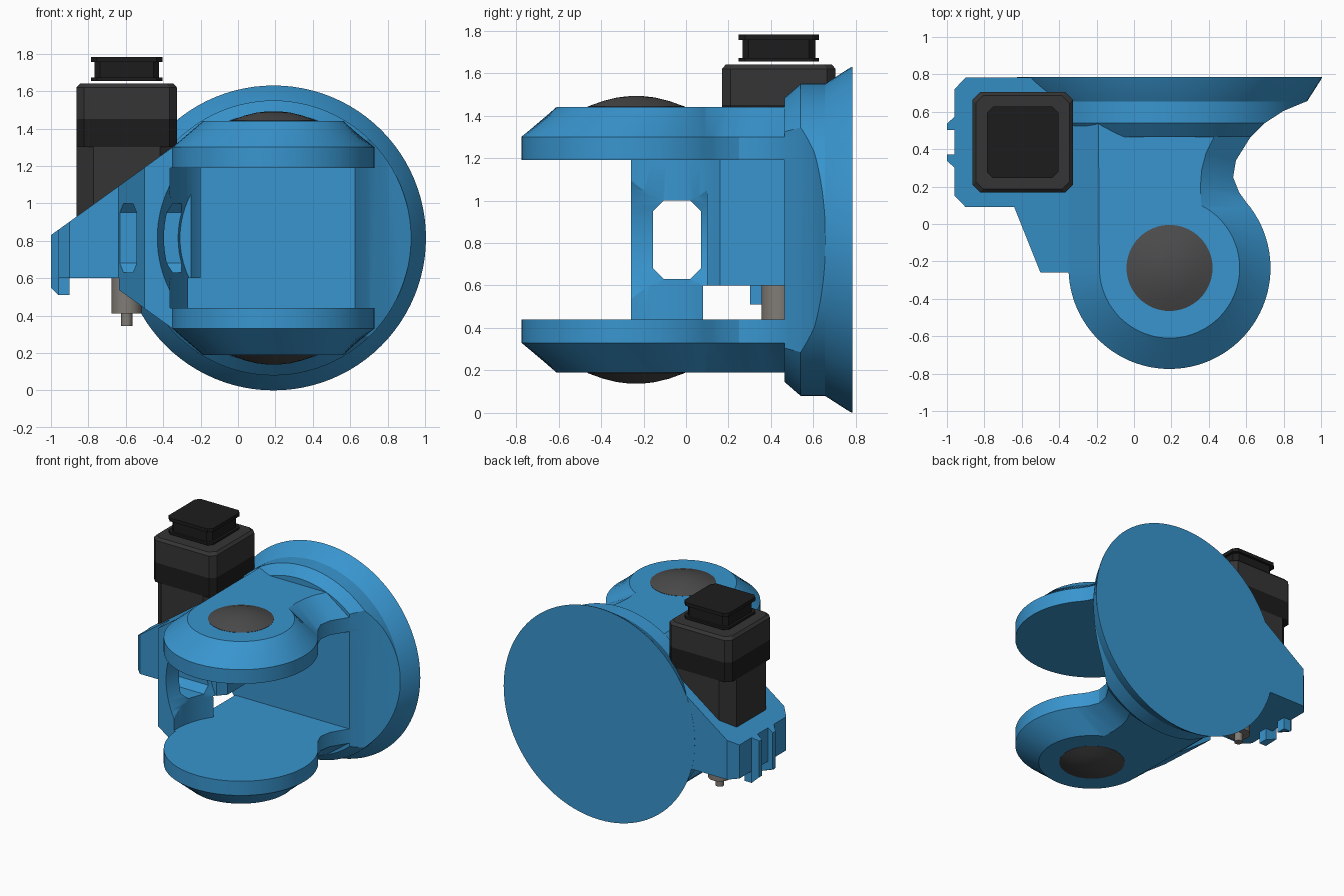
import bpy, bmesh
from math import cos, sin, pi, radians

if "Cube" in bpy.data.objects:
    bpy.data.objects.remove(bpy.data.objects["Cube"])

CX, CY, CZ = 0.19, -0.235, 0.815     # pivot axis x/y, flange axis z


def material(name, rgb):
    m = bpy.data.materials.new(name)
    m.diffuse_color = (*rgb, 1)
    m.use_nodes = True
    m.node_tree.nodes["Principled BSDF"].inputs["Base Color"].default_value = m.diffuse_color
    return m


BLUE = material("blue", (0.04, 0.30, 0.62))
DARK = material("dark", (0.035, 0.035, 0.035))
BLACK = material("black", (0.012, 0.012, 0.012))
CAP = material("cap_grey", (0.07, 0.07, 0.07))
STEEL = material("steel", (0.22, 0.20, 0.18))


def loft(name, rings, mat=None):
    """Skin a stack of equal-length point rings and close both ends."""
    bm = bmesh.new()
    vs = [[bm.verts.new(p) for p in r] for r in rings]
    n = len(rings[0])
    for a, b in zip(vs, vs[1:]):
        for i in range(n):
            j = (i + 1) % n
            bm.faces.new((a[i], a[j], b[j], b[i]))
    bm.faces.new(vs[0][::-1])
    bm.faces.new(vs[-1])
    bmesh.ops.recalc_face_normals(bm, faces=bm.faces)
    me = bpy.data.meshes.new(name)
    bm.to_mesh(me)
    bm.free()
    ob = bpy.data.objects.new(name, me)
    bpy.context.collection.objects.link(ob)
    if mat:
        me.materials.append(mat)
    return ob


def flat(pts, z):
    return [(x, y, z) for x, y in pts]


def prism(name, pts, z0, z1, mat=None):
    return loft(name, [flat(pts, z0), flat(pts, z1)], mat)


def turn_y(name, prof, mat=None, n=96):
    """Revolve (y, radius) pairs about the flange axis."""
    return loft(name, [[(CX + r * cos(2 * pi * i / n), y, CZ + r * sin(2 * pi * i / n))
                        for i in range(n)] for y, r in prof], mat)


def turn_z(name, x, y, prof, mat=None, n=64):
    """Revolve (z, radius) pairs about a vertical axis."""
    return loft(name, [[(x + r * cos(2 * pi * i / n), y + r * sin(2 * pi * i / n), z)
                        for i in range(n)] for z, r in prof], mat)


def chamfer_box(x, y, h, c):
    """Square outline with cut corners."""
    k = h - c
    return [(x + a, y + b) for a, b in ((h, -k), (h, k), (k, h), (-k, h),
                                        (-h, k), (-h, -k), (-k, -h), (k, -h))]


def select(ob):
    bpy.ops.object.select_all(action='DESELECT')
    ob.select_set(True)
    bpy.context.view_layer.objects.active = ob


def smooth(ob):
    select(ob)
    bpy.ops.object.shade_smooth_by_angle(angle=radians(25))


def cut(ob, cutters):
    select(ob)
    for c in cutters:
        m = ob.modifiers.new("cut", 'BOOLEAN')
        m.operation, m.solver, m.object = 'DIFFERENCE', 'EXACT', c
        bpy.ops.object.modifier_apply(modifier=m.name)


# round flange, scooped on its right side
flange = turn_y("flange", [(0.785, 0.815), (0.772, 0.81), (0.655, 0.735),
                           (0.54, 0.735), (0.465, 0.67)], BLUE)
scoop = [(0.53, 0.25), (0.545, 0.34), (0.62, 0.46), (0.70, 0.54), (0.80, 0.605), (0.92, 0.655)]
notch = prism("notch_cutter", scoop + [(1.3, 0.655), (1.3, 0.25)], -0.2, 1.9)
cut(flange, [notch])
smooth(flange)


# fork arms: rounded outline with a chamfered outer rim
def arm_outline(r, end, tail):
    a = [pi + (pi + radians(end)) * i / 56 for i in range(57)]
    return [(CX + r * cos(t), CY + r * sin(t)) for t in a] + tail


rim = arm_outline(0.54, 41, [(0.562, 0.17)] + scoop[:4] + [(-0.35, 0.54)])
crown = arm_outline(0.375, 63, [(0.355, 0.2), (0.362, 0.29), (0.385, 0.38),
                                (0.43, 0.47), (0.43, 0.54), (-0.19, 0.54)])
for side, s in (("upper", 1), ("lower", -1)):
    z = lambda d: CZ + s * d
    smooth(loft(side + "_fork_arm", [flat(rim, z(0.375)), flat(rim, z(0.485)),
                                     flat(crown, z(0.625))], BLUE))
    smooth(turn_z(side + "_pivot_cap", CX, CY,
                  [(z(0.61), 0.23), (z(0.627), 0.23), (z(0.654), 0.155), (z(0.67), 0.09),
                   (z(0.676), 0.04), (z(0.677), 0.005)], CAP))

# motor mount with sloping top, and the wall tying it to the lower arm
plan = [(-0.2, -0.26), (-0.5, -0.26), (-0.64, 0.09), (-0.9, 0.09), (-0.96, 0.15),
        (-0.96, 0.72), (-0.9, 0.784), (-0.2, 0.784)]


def slope(x):
    return 1.3 + 0.723 * (x + 0.35)


mount = loft("motor_mount", [flat(plan, 0.6), [(x, y, slope(x)) for x, y in plan]], BLUE)
foot_plan = [(-0.2, -0.26), (-0.5, -0.26), (-0.636, 0.08), (-0.2, 0.08)]
foot = loft("side_wall_foot", [[(x, y, 2 * CZ - slope(x)) for x, y in foot_plan],
                               flat(foot_plan, 0.6)], BLUE)

# clearance inside the fork and the slot through the side wall
well = turn_z("well_cutter", CX, CY, [(0.44, 0.555), (1.19, 0.555)], n=96)
cone = turn_y("cone_cutter", [(-0.3, 0.635), (0.1, 0.50)])
slot_yz = [(-0.155, 0.68), (-0.105, 0.63), (0.02, 0.63), (0.07, 0.68),
           (0.07, 0.95), (0.02, 1.0), (-0.105, 1.0), (-0.155, 0.95)]
slot = loft("slot_cutter", [[(x, y, z) for y, z in slot_yz] for x in (-1.1, 0)])
cut(mount, [well, cone, slot])
cut(foot, [well, cone])
smooth(mount)
smooth(foot)
for c in (notch, well, cone, slot):
    bpy.data.objects.remove(c)

# pair of clip ribs on the outer edge of the mount
for i, s in enumerate((-1, 1)):
    y = 0.437
    pts = [(-0.9, y + s * 0.065), (-1.0, y + s * 0.065), (-1.0, y + s * 0.10),
           (-0.96, y + s * 0.135), (-0.9, y + s * 0.135)]
    loft(f"clip_rib_{i + 1}", [[(x, v, 0.55 if x < -0.97 else 0.51) for x, v in pts],
                               [(x, v, slope(x)) for x, v in pts]], BLUE)

# motor: body, dark band, head, connector and output shaft
MX, MY = -0.595, 0.437


def block(name, levels, mat):
    return loft(name, [flat(chamfer_box(MX, MY, h, c), z) for z, h, c in levels], mat)


block("motor_body", [(0.65, 0.268, 0.09), (1.3, 0.268, 0.09)], DARK)
block("motor_band", [(1.3, 0.268, 0.04), (1.45, 0.268, 0.04)], BLACK)
block("motor_head", [(1.45, 0.268, 0.04), (1.62, 0.268, 0.04), (1.64, 0.25, 0.04)], DARK)
block("motor_connector", [(1.655, 0.19, 0.03), (1.672, 0.19, 0.03), (1.672, 0.172, 0.03),
                          (1.755, 0.172, 0.03), (1.755, 0.19, 0.03), (1.782, 0.19, 0.03)], BLACK)
smooth(turn_z("motor_shaft", MX, MY, [(0.62, 0.082), (0.41, 0.082), (0.41, 0.03), (0.345, 0.03)],
              STEEL, 32))
